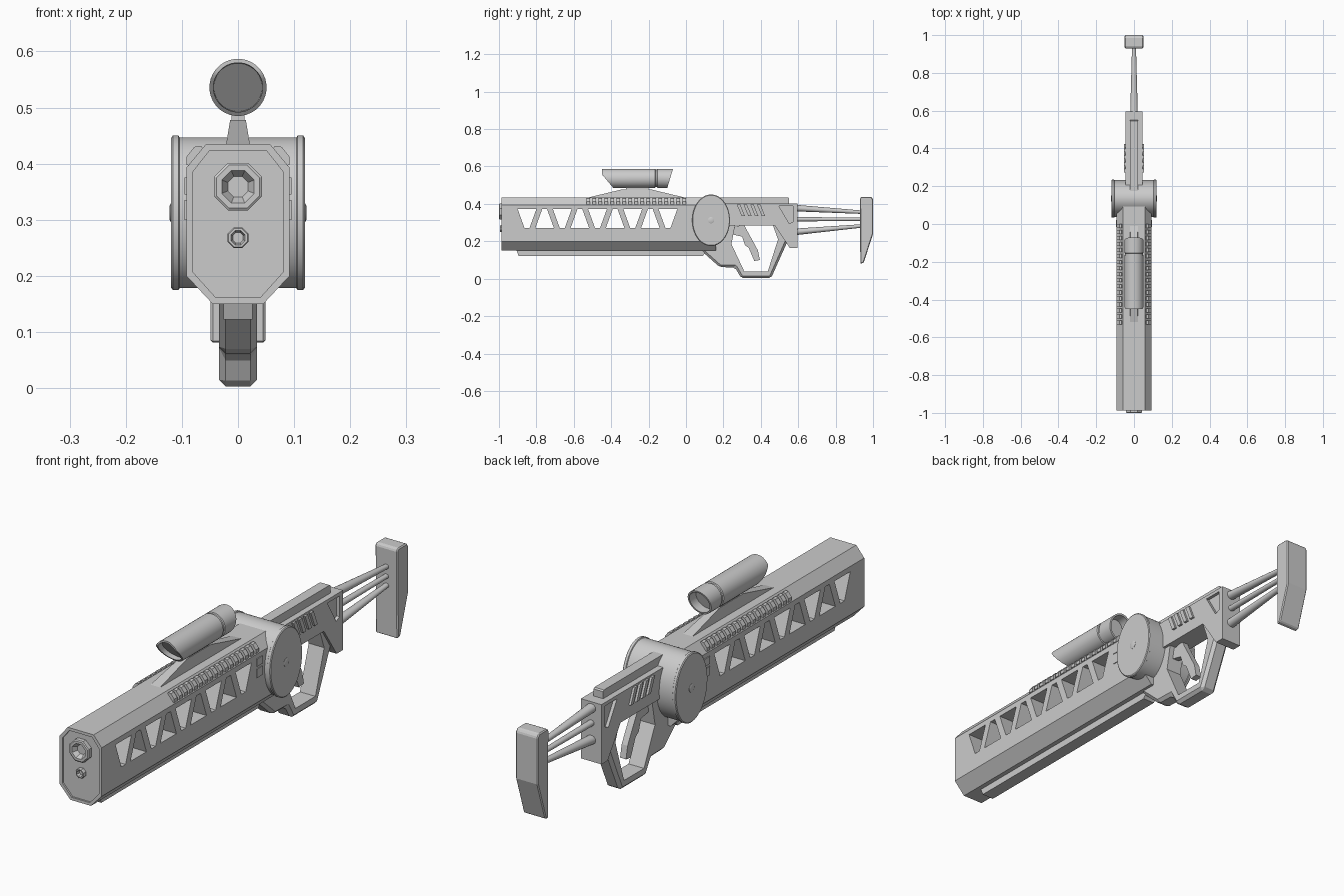
import bpy, bmesh, math

if "Cube" in bpy.data.objects:
    bpy.data.objects.remove(bpy.data.objects["Cube"])


def finish(name, bm, smooth=False):
    bmesh.ops.recalc_face_normals(bm, faces=bm.faces[:])
    me = bpy.data.meshes.new(name)
    bm.to_mesh(me)
    bm.free()
    ob = bpy.data.objects.new(name, me)
    bpy.context.collection.objects.link(ob)
    bpy.ops.object.select_all(action='DESELECT')
    bpy.context.view_layer.objects.active = ob
    ob.select_set(True)
    if smooth:
        bpy.ops.object.shade_smooth_by_angle(angle=math.radians(35))
    return ob


def add_prism(bm, pts, a, b, axis='x'):
    # extrude a 2D outline between a and b along the axis
    def co(p, d):
        return (d, p[0], p[1]) if axis == 'x' else (p[0], d, p[1])
    lo = [bm.verts.new(co(p, a)) for p in pts]
    hi = [bm.verts.new(co(p, b)) for p in pts]
    n = len(pts)
    bm.faces.new(lo)
    bm.faces.new(hi[::-1])
    for i in range(n):
        bm.faces.new((lo[i], hi[i], hi[(i + 1) % n], lo[(i + 1) % n]))


def prism(name, pts, a, b, axis='x', bevel=0):
    bm = bmesh.new()
    add_prism(bm, pts, a, b, axis)
    ob = finish(name, bm)
    if bevel:
        m = ob.modifiers.new('bevel', 'BEVEL')
        m.width, m.segments, m.limit_method = bevel, 1, 'ANGLE'
        bpy.ops.object.modifier_apply(modifier='bevel')
    return ob


def cut(ob, prisms):
    # subtract a list of (outline, a, b, axis) prisms
    bm = bmesh.new()
    for p in prisms:
        add_prism(bm, *p)
    c = finish('cutter', bm)
    c.hide_render = True
    m = ob.modifiers.new('cut', 'BOOLEAN')
    m.operation, m.solver, m.object = 'DIFFERENCE', 'EXACT', c
    bpy.context.view_layer.objects.active = ob
    bpy.ops.object.modifier_apply(modifier='cut')
    bpy.data.objects.remove(c)


def lathe(name, profile, place, segs, smooth=True):
    # profile of (radius, distance[, slope]); place(u, v, entry) gives a point
    bm = bmesh.new()
    rings = []
    for e in profile:
        angs = [2 * math.pi * (i + .5) / segs for i in range(segs)]
        rings.append([bm.verts.new(place(e[0] * math.cos(t), e[0] * math.sin(t), e)) for t in angs])
    for r, q in zip(rings, rings[1:]):
        for i in range(segs):
            j = (i + 1) % segs
            bm.faces.new((r[i], r[j], q[j], q[i]))
    bm.faces.new(rings[0])
    bm.faces.new(rings[-1])
    return finish(name, bm, smooth)


# Long octagonal body with triangular windows and recessed front
half = [(.045, .15), (.092, .2), (.092, .393), (.057, .435)]
octo = half + [(-x, z) for x, z in half[::-1]]
body = prism('body', octo, -.987, .16, 'y')
cuts = []
for i in range(9):
    y = -.85 + i * .0942
    wt, wb = (.05, .013) if i % 2 == 0 else (.013, .05)
    cuts.append(([(y - wb, .27), (y + wb, .27), (y + wt, .372), (y - wt, .372)], -.2, .2, 'x'))
inner = [(x * .88, .2925 + (z - .2925) * .92) for x, z in octo]
cuts.append((inner, -1.1, -.98, 'y'))
cut(body, cuts)

# Octagonal muzzles
for name, z0, r, tip in (('main_muzzle', .359, .046, -1.0), ('lower_muzzle', .268, .02, -.994)):
    lathe(name, [(r, -.97), (r, tip + .003), (r * .9, tip), (r * .68, tip), (r * .4, tip + .022)],
          lambda u, v, e: (u, e[1], z0 + v), 8, False)

# Cooling teeth along the upper chamfers
for s, side in ((1, 'right'), (-1, 'left')):
    bm = bmesh.new()
    for i in range(17):
        y = -.522 + i * .032
        tooth = [(.058, .42), (.066, .432), (.078, .43), (.092, .412), (.092, .398), (.08, .395)]
        add_prism(bm, [(s * x, z) for x, z in tooth], y - .01, y + .01, 'y')
    finish('cooling_teeth_' + side, bm)
    # small side plates next to the drum
    bm = bmesh.new()
    for z0, z1 in ((.30, .335), (.345, .375)):
        add_prism(bm, [(-.015, z0), (.02, z0), (.02, z1), (-.015, z1)], s * .088, s * .095)
    finish('side_plate_' + side, bm)

# Under rail
prism('under_rail', [(-.91, .16), (-.895, .122), (.09, .122), (.12, .16)], -.026, .026)

# Oval drum with rims and hubs
lathe('drum', [(.9, -.119), (.97, -.119), (1, -.116), (1, -.106), (.975, -.104),
               (.975, .104), (1, .106), (1, .116), (.97, .119), (.9, .119)],
      lambda u, v, e: (e[1], .134 + u * .101, .3125 + v * .138), 48)
lathe('drum_hub', [(.012, -.122), (.017, -.12), (.017, .12), (.012, .122)],
      lambda u, v, e: (e[1], .134 + u, .3125 + v), 16)

# Rear receiver with side recess
receiver = prism('receiver', [(.14, .285), (.475, .285), (.555, .165), (.595, .165), (.595, .402), (.14, .402)],
                 -.045, .045)
tri = [(.497, .388), (.573, .388), (.573, .305), (.552, .295)]
cut(receiver, [(tri, .032, .1, 'x'), (tri, -.1, -.032, 'x')])
prism('top_strip', [(.15, .39), (.55, .39), (.55, .43), (.545, .435), (.15, .435)], -.021, .021)

# Slanted receiver ribs
for s, side in ((1, 'right'), (-1, 'left')):
    bm = bmesh.new()
    for i in range(4):
        y = .272 + i * .036
        add_prism(bm, [(y, .396), (y + .018, .396), (y + .043, .335), (y + .025, .335)], s * .04, s * .054)
    finish('receiver_ribs_' + side, bm)

# Grip frame with finger opening
frame = prism('grip_frame', [(.07, .16), (.18, .062), (.262, .06), (.295, .003), (.455, .003),
                             (.545, .205), (.525, .30), (.1, .30)], -.034, .034, bevel=.012)
cut(frame, [([(.262, .285), (.465, .285), (.492, .21), (.437, .038), (.312, .038), (.243, .185)], -.1, .1, 'x')])

# Trigger
prism('trigger', [(.25, .275), (.255, .235), (.30, .225), (.315, .18), (.335, .165), (.365, .095),
                  (.395, .10), (.385, .15), (.35, .215), (.325, .26), (.31, .29)], -.013, .013)

# Stock struts and shoulder pad
for i, (z0, z1) in enumerate(((.378, .355), (.318, .318), (.25, .283))):
    r0 = .012 if i == 1 else .018
    lathe('stock_strut_%d' % (i + 1), [(r0, .58), (.009, .95)],
          lambda u, v, e: (u * 1.15, e[1], (z0 if e[1] < .7 else z1) + v), 16)
prism('shoulder_pad', [(.93, .43), (.938, .438), (.99, .438), (1, .425), (1, .24), (.95, .085),
                       (.932, .08)], -.049, .049, bevel=.004)

# Scope mount: tapered base and neck
bm = bmesh.new()
lo = [bm.verts.new((x, y, .43)) for x, y in ((-.022, -.54), (.022, -.54), (.022, .01), (-.022, .01))]
hi = [bm.verts.new((x, y, .478)) for x, y in ((-.014, -.34), (.014, -.34), (.014, -.19), (-.014, -.19))]
bm.faces.new(lo)
bm.faces.new(hi)
for i in range(4):
    j = (i + 1) % 4
    bm.faces.new((lo[i], lo[j], hi[j], hi[i]))
finish('scope_mount', bm)
prism('scope_neck', [(-.32, .47), (-.2, .47), (-.2, .495), (-.32, .495)], -.012, .012)

# Scope tube with slanted ends and a groove
lathe('scope', [(.043, -.405, -.83), (.044, -.431, -.83), (.051, -.431, -.83), (.051, -.165, 0),
                (.047, -.163, 0), (.047, -.155, 0), (.051, -.153, 0), (.051, -.085, .3),
                (.044, -.085, .3), (.043, -.125, .3)],
      lambda u, v, e: (u, max(-.45, e[1] + e[2] * v), .536 + v), 32)
